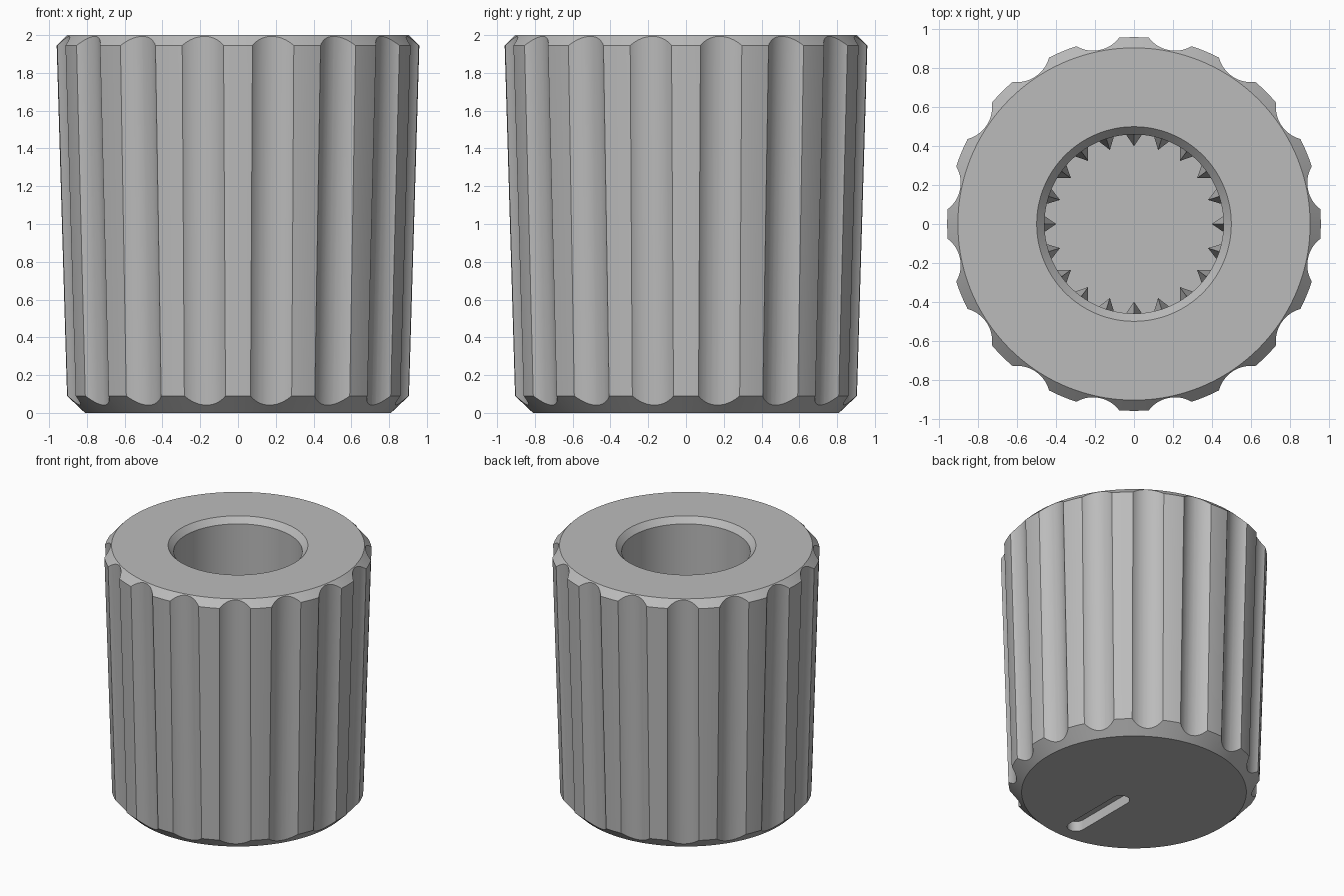
import bpy, bmesh, math
from mathutils import Vector, Matrix

if "Cube" in bpy.data.objects:
    bpy.data.objects.remove(bpy.data.objects["Cube"], do_unlink=True)

FLUTES, TEETH, SEGMENTS = 16, 20, 160
BORE, FLOOR = 0.46, 0.45

grey = bpy.data.materials.new("plain grey")
grey.use_nodes = True
colour = (0.5, 0.5, 0.5, 1)
grey.diffuse_color = colour
grey.node_tree.nodes["Principled BSDF"].inputs["Base Color"].default_value = colour


def add_object(name, bm):
    bmesh.ops.recalc_face_normals(bm, faces=bm.faces)
    mesh = bpy.data.meshes.new(name)
    bm.to_mesh(mesh)
    bm.free()
    mesh.materials.append(grey)
    obj = bpy.data.objects.new(name, mesh)
    bpy.context.collection.objects.link(obj)
    return obj


def select_only(obj):
    bpy.ops.object.select_all(action='DESELECT')
    obj.select_set(True)
    bpy.context.view_layer.objects.active = obj


def carve(target, cutter):
    cutter.hide_render = True
    mod = target.modifiers.new("cut", 'BOOLEAN')
    mod.operation, mod.solver, mod.object = 'DIFFERENCE', 'EXACT', cutter
    select_only(target)
    bpy.ops.object.modifier_apply(modifier=mod.name)
    bpy.data.objects.remove(cutter, do_unlink=True)


def loft(bm, rings):
    """Skin a list of equal-length point rings and cap both ends."""
    loops = [[bm.verts.new(p) for p in ring] for ring in rings]
    n = len(loops[0])
    for a, b in zip(loops, loops[1:]):
        for i in range(n):
            j = (i + 1) % n
            bm.faces.new((a[i], a[j], b[j], b[i]))
    bm.faces.new(loops[0])
    bm.faces.new(loops[-1])


def ring(radius, z, n=SEGMENTS):
    return [(radius * math.cos(math.tau * i / n), radius * math.sin(math.tau * i / n), z)
            for i in range(n)]


# Tapered body with chamfered ends and a blind bore
profile = [(0.81, 0), (0.905, 0.09), (0.96, 1.945), (0.905, 2),
           (0.5, 2), (BORE, 1.955), (BORE, FLOOR)]
bm = bmesh.new()
loft(bm, [ring(r, z) for r, z in profile])
body = add_object("knob_body", bm)

# Grip flutes: leaning cylinders that follow the taper
bm = bmesh.new()
flute_radius, depth = 0.165, 0.05
for k in range(FLUTES):
    turn = Matrix.Rotation(math.tau * (k + 0.5) / FLUTES, 3, 'Z')
    rings = []
    for z in (-0.1, 2.1):
        axis = Vector((0.902 + 0.0297 * z - depth + flute_radius, 0, 0))
        rings.append([turn @ (Vector(p) + axis) for p in ring(flute_radius, z, 64)])
    loft(bm, rings)
carve(body, add_object("flute_cutter", bm))

# Pointer slot in the underside
bm = bmesh.new()
half_width, near, far = 0.065, -0.15, -0.65
outline = []
for i in range(34):
    a = math.pi * (i if i < 17 else i - 1) / 16
    outline.append((half_width * math.cos(a), (near if i < 17 else far) + half_width * math.sin(a)))
loft(bm, [[(x, y, z) for x, y in outline] for z in (-0.1, 0.08)])
carve(body, add_object("slot_cutter", bm))

select_only(body)
bpy.ops.object.shade_smooth_by_angle(angle=math.radians(20))

# Gripping teeth inside the bore, with sloped lead-ins
bm = bmesh.new()
for k in range(TEETH):
    turn = Matrix.Rotation(math.tau * k / TEETH, 3, 'Z')
    section = [(BORE + 0.01, -0.048), (0.4, 0), (BORE + 0.01, 0.048)]
    tip = [(BORE + 0.01, -0.008), (BORE - 0.004, 0), (BORE + 0.01, 0.008)]
    loft(bm, [[turn @ Vector((x, y, z)) for x, y in pts]
              for pts, z in ((section, FLOOR - 0.01), (section, 1.1), (tip, 1.3))])
add_object("bore_teeth", bm)
